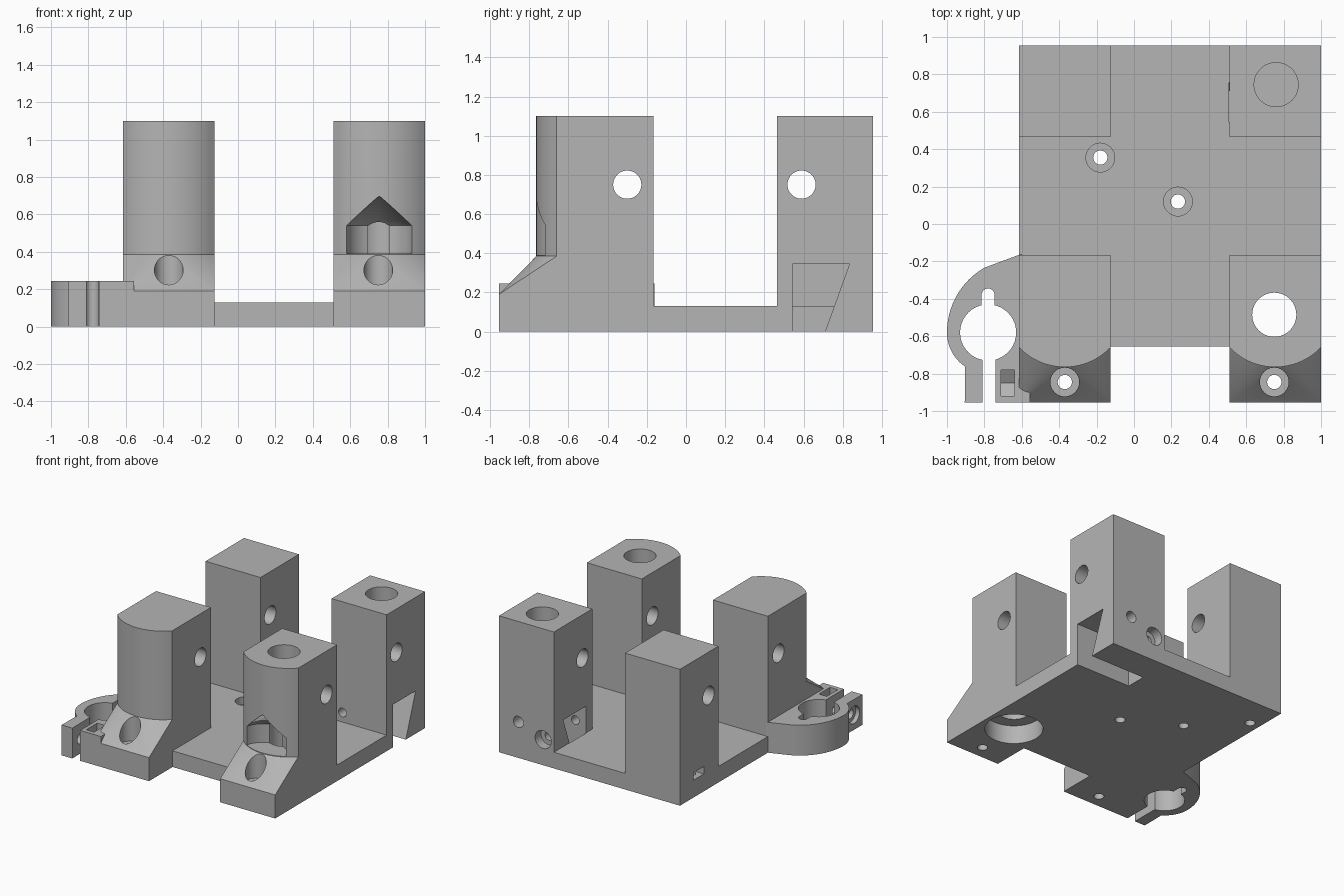
import bpy, bmesh
from math import sin, cos, pi, radians
from mathutils import Vector

cube = bpy.data.objects.get("Cube")
if cube:
    bpy.data.objects.remove(cube)

gray = bpy.data.materials.new("plain gray")
gray.use_nodes = True
color = (0.46, 0.46, 0.46, 1)
gray.diffuse_color = color
gray.node_tree.nodes["Principled BSDF"].inputs["Base Color"].default_value = color


def make_object(name, bm):
    bmesh.ops.recalc_face_normals(bm, faces=bm.faces)
    mesh = bpy.data.meshes.new(name)
    bm.to_mesh(mesh)
    bm.free()
    mesh.materials.append(gray)
    obj = bpy.data.objects.new(name, mesh)
    bpy.context.scene.collection.objects.link(obj)
    return obj


def place(p, h, axis):
    a, b = p
    return {"x": (h, a, b), "y": (a, h, b), "z": (a, b, h)}[axis]


def prism(name, points, lo, hi, axis="z"):
    bm = bmesh.new()
    face = bm.faces.new([bm.verts.new(place(p, lo, axis)) for p in points])
    new = bmesh.ops.extrude_face_region(bm, geom=[face])["geom"]
    shift = Vector(place((0, 0), hi - lo, axis))
    bmesh.ops.translate(bm, vec=shift, verts=[v for v in new if isinstance(v, bmesh.types.BMVert)])
    return make_object(name, bm)


def rect(x0, x1, y0, y1):
    return [(x0, y0), (x1, y0), (x1, y1), (x0, y1)]


def arc(cx, cy, r, start, end, n):
    angles = [radians(start + (end - start) * i / n) for i in range(n + 1)]
    return [(cx + r * cos(a), cy + r * sin(a)) for a in angles]


def combine(target, tool, operation):
    mod = target.modifiers.new("join", "BOOLEAN")
    mod.object, mod.operation, mod.solver = tool, operation, "EXACT"
    bpy.context.view_layer.update()
    result = target.evaluated_get(bpy.context.evaluated_depsgraph_get())
    mesh = bpy.data.meshes.new_from_object(result)
    target.modifiers.clear()
    target.data = mesh
    bpy.data.objects.remove(tool)


def cut(points, lo, hi, axis="z"):
    combine(body, prism("cutter", points, lo, hi, axis), "DIFFERENCE")


def drill(a, b, r, lo, hi, axis="z"):
    cut(arc(a, b, r, 0, 360, 40)[:-1], lo, hi, axis)


# Base plate
body = prism("bracket_body", rect(-0.615, 1, -0.655, 0.955), 0, 0.13)

# Square rear posts
for x0 in (-0.615, 0.51):
    combine(body, prism("rear_post", rect(x0, x0 + 0.49, 0.465, 0.955), 0, 1.1), "UNION")

# Round-fronted posts with sloping feet
half = 0.245
for cx in (-0.37, 0.755):
    front = arc(cx, -0.427, 0.338, 226.46, 313.54, 24)
    front[0], front[-1] = (cx - half, -0.66), (cx + half, -0.66)
    back = [(cx + half, -0.165), (cx - half, -0.165)]
    combine(body, prism("front_post", front + back, 0, 1.1), "UNION")
    bm = bmesh.new()
    for x in (cx - half, cx + half):
        for z in (0, 0.19):
            bm.verts.new((x, -0.955, z))
    for x, y in front:
        for z in (0, 0.385):
            bm.verts.new((x, y, z))
    bmesh.ops.convex_hull(bm, input=bm.verts)
    combine(body, make_object("foot", bm), "UNION")

# Split clamp ring on the side
outline = [(-0.60, -0.16), (-0.615, -0.165)]
outline += arc(-0.6, -0.58, 0.40, 120, 180, 16)
outline += arc(-0.78, -0.58, 0.22, 180, 236, 12)[1:]
outline += [(-0.905, -0.955), (-0.555, -0.955), (-0.555, -0.87), (-0.60, -0.86)]
combine(body, prism("clamp", outline, 0, 0.245), "UNION")
drill(-0.78, -0.58, 0.15, -0.1, 0.3)
cut(rect(-0.81, -0.74, -1, -0.6), -0.1, 0.3)
cut([(-0.815, -0.55)] + arc(-0.78, -0.38, 0.035, 180, 0, 12) + [(-0.745, -0.55)], -0.1, 0.3)

# Clamp bolt hole and nut pocket
drill(-0.85, 0.12, 0.04, -1.1, -0.62, "x")
drill(-0.85, 0.12, 0.07, -1.1, -0.87, "x")
cut([(-0.92, 0.3), (-0.92, 0.09), (-0.85, 0.05), (-0.78, 0.09), (-0.78, 0.3)], -0.71, -0.64, "x")

# Rod holes across all posts
for y in (-0.30, 0.59):
    drill(y, 0.75, 0.072, -0.8, 1.2, "x")

# Vertical bores in the posts on the left
drill(0.75, -0.485, 0.118, -0.1, 1.2)
drill(0.75, -0.485, 0.215, -0.1, 0.15)
drill(0.76, 0.745, 0.118, 0.42, 1.2)

# Countersunk screw holes in the plate and feet
for x, y, seat in ((-0.18, 0.355, 0.07), (0.235, 0.12, 0.07), (-0.37, -0.845, 0.18), (0.75, -0.845, 0.18)):
    drill(x, y, 0.038, -0.1, 0.5)
    drill(x, y, 0.077, seat, 0.5)

# Pointed clearance recess above the foot
bm = bmesh.new()
rings = []
for z in (0.39, 0.54):
    rings.append([bm.verts.new((x, y, z)) for x, y in arc(0.755, -0.76, 0.18, 0, 360, 40)[:-1]])
bm.verts.new((0.755, -0.76, 0.70))
bmesh.ops.convex_hull(bm, input=bm.verts)
combine(body, make_object("recess_cutter", bm), "DIFFERENCE")

# Slanted notch through the rear left post
cut([(0.545, -0.05), (0.545, 0.345), (0.835, 0.345), (0.692, -0.05)], 0.508, 1.1, "x")

# Screw holes in the back face
drill(0.606, 0.207, 0.035, 0.4, 1.1, "y")
drill(0.606, 0.207, 0.072, 0.88, 1.1, "y")
drill(0.827, 0.29, 0.045, 0.70, 1.1, "y")

# Nut slot and screw hole under the rear right post
cut(rect(0.65, 0.78, 0.14, 0.20), -0.7, -0.45, "x")
drill(-0.53, 0.70, 0.038, -0.1, 0.35)

# Smooth curved walls with sharp edges
bpy.ops.object.select_all(action="DESELECT")
body.select_set(True)
bpy.context.view_layer.objects.active = body
bpy.ops.object.shade_smooth_by_angle(angle=radians(25))
